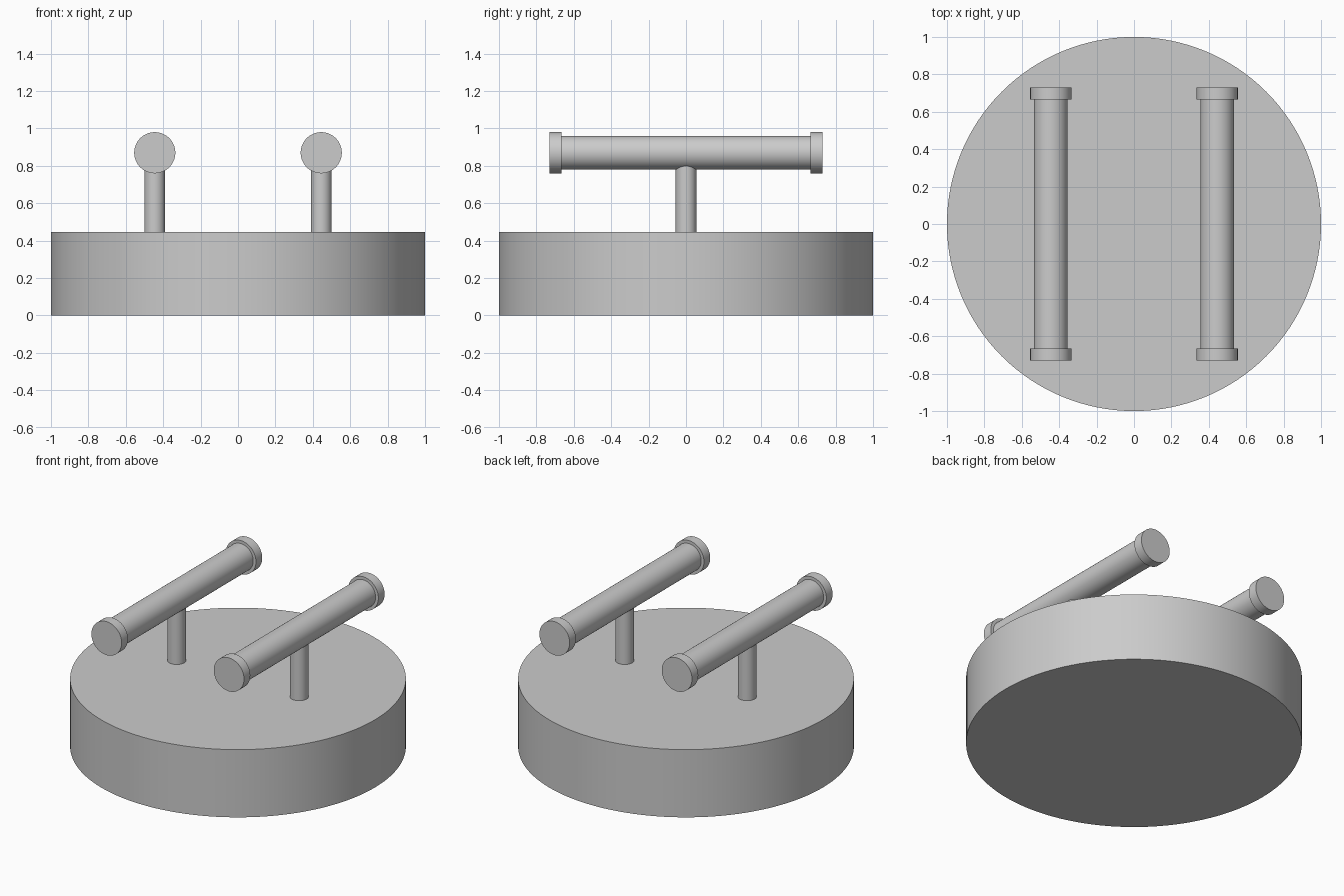
import bpy
import math

# Remove the default cube only
cube = bpy.data.objects.get("Cube")
if cube:
    bpy.data.objects.remove(cube, do_unlink=True)

# Single matte grey finish
GREY = (0.6, 0.6, 0.6, 1.0)
grey = bpy.data.materials.new("plain_grey")
grey.use_nodes = True
grey.diffuse_color = GREY
grey.node_tree.nodes["Principled BSDF"].inputs["Base Color"].default_value = GREY


def cylinder(name, radius, start, end, axis="Z", x=0.0, z=0.0, sides=64):
    """Capped cylinder running from start to end along Z or Y."""
    middle = (start + end) / 2
    along_y = axis == "Y"
    bpy.ops.mesh.primitive_cylinder_add(
        vertices=sides, radius=radius, depth=end - start,
        location=(x, middle, z) if along_y else (x, 0, middle),
        rotation=(math.pi / 2 if along_y else 0, 0, 0))
    part = bpy.context.object
    part.name = name
    part.data.materials.append(grey)
    bpy.ops.object.shade_smooth_by_angle(angle=math.radians(30))
    return part


BASE_TOP = 0.445
BAR_X, BAR_Z = 0.445, 0.87
BAR_END, CAP_INNER = 0.73, 0.665

# Round drum base
cylinder("base", 1.0, 0, BASE_TOP, sides=128)

# Two posts, each carrying a handle bar with end caps
for side, sign in (("left", 1), ("right", -1)):
    x = sign * BAR_X
    cylinder(f"{side}_post", 0.055, BASE_TOP, BAR_Z - 0.03, x=x)
    cylinder(f"{side}_bar", 0.09, -CAP_INNER, CAP_INNER, "Y", x, BAR_Z)
    cylinder(f"{side}_front_cap", 0.11, -BAR_END, -CAP_INNER, "Y", x, BAR_Z)
    cylinder(f"{side}_back_cap", 0.11, CAP_INNER, BAR_END, "Y", x, BAR_Z)
